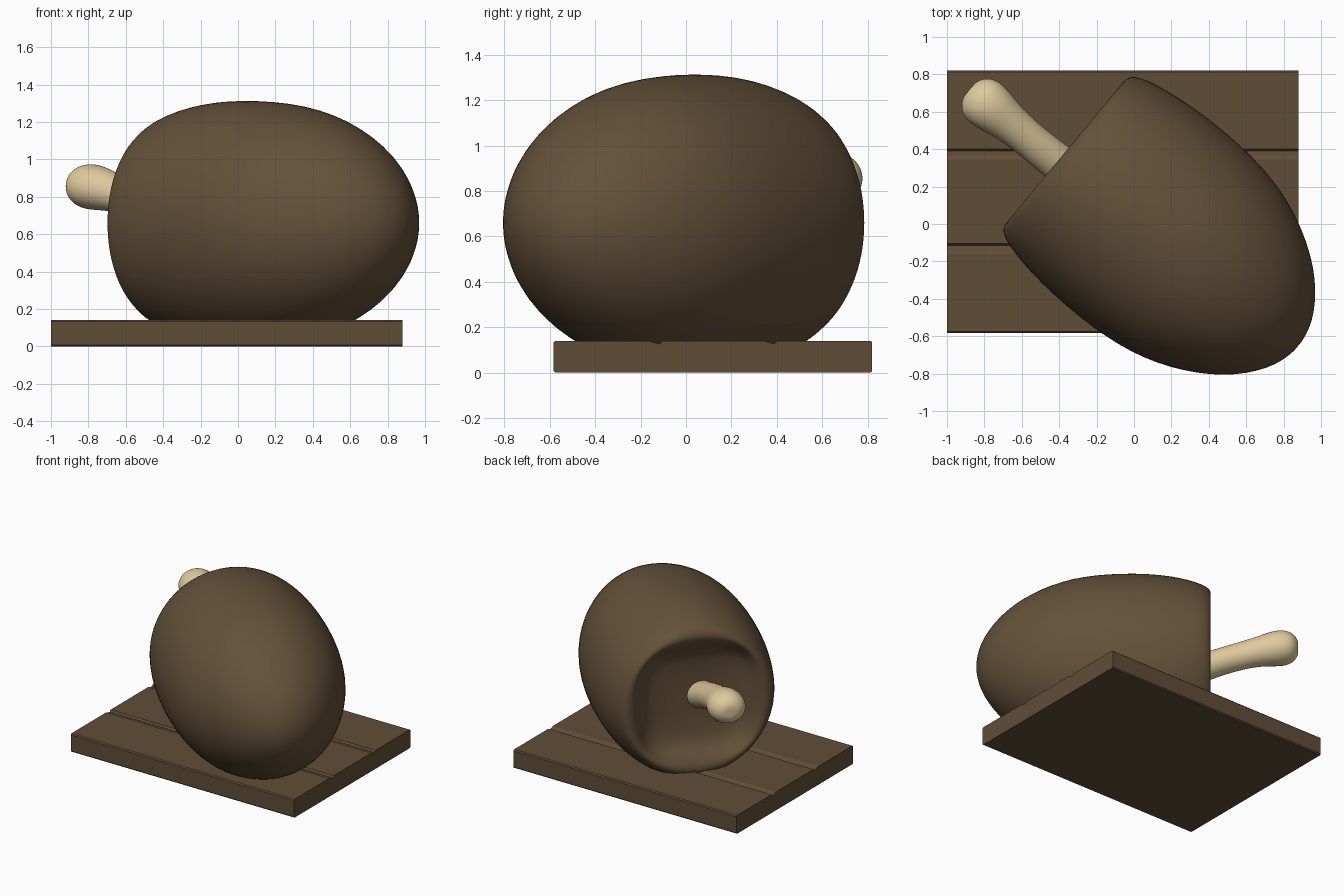
import bpy, bmesh, math

if "Cube" in bpy.data.objects:
    bpy.data.objects.remove(bpy.data.objects["Cube"])

U = (0.77, -0.64)   # long axis of the joint, bone end to round end
V = (0.64, 0.77)    # sideways axis


def material(name, rgb):
    m = bpy.data.materials.new(name)
    m.diffuse_color = (*rgb, 1)
    m.use_nodes = True
    m.node_tree.nodes["Principled BSDF"].inputs["Base Color"].default_value = m.diffuse_color
    return m


meat_brown = material("roast brown", (0.127, 0.082, 0.041))
wood_brown = material("wood brown", (0.118, 0.074, 0.039))
bone_cream = material("bone cream", (0.74, 0.59, 0.34))


def add_object(name, bm, mat):
    bmesh.ops.recalc_face_normals(bm, faces=bm.faces)
    me = bpy.data.meshes.new(name)
    bm.to_mesh(me)
    bm.free()
    me.materials.append(mat)
    ob = bpy.data.objects.new(name, me)
    bpy.context.collection.objects.link(ob)
    return ob


def loft(name, rings, segs, mat, level):
    """Smooth skin over rings (u, v centre, z centre, half width, half height, squareness)."""
    bm = bmesh.new()

    def vert(u, v, z):
        return bm.verts.new((U[0] * u + V[0] * v, U[1] * u + V[1] * v, z))

    loops = []
    for u, vc, zc, a, b, n in rings:
        loop = []
        for i in range(segs):
            t = 2 * math.pi * i / segs
            c, s = math.cos(t), math.sin(t)
            k = (abs(c) ** n + abs(s) ** n) ** (-1 / n)
            loop.append(vert(u, vc + a * k * c, zc + b * k * s))
        loops.append(loop)
    for p, q in zip(loops, loops[1:]):
        for i in range(segs):
            j = (i + 1) % segs
            bm.faces.new((p[i], p[j], q[j], q[i]))
    for loop, r in ((loops[0], rings[0]), (loops[-1], rings[-1])):
        pole = vert(r[0], r[1], r[2])
        for i in range(segs):
            bm.faces.new((loop[i], loop[(i + 1) % segs], pole))
    for f in bm.faces:
        f.smooth = True
    ob = add_object(name, bm, mat)
    ob.modifiers.new("smooth", "SUBSURF").levels = level
    ob.modifiers["smooth"].render_levels = level
    return ob


# Meat: hollowed squarish cut face, rounded lip, egg-shaped body
profile = [  # u, half width, half height, squareness
    (-0.40, 0.10, 0.10, 2.5), (-0.405, 0.22, 0.22, 3.5), (-0.42, 0.32, 0.33, 4),
    (-0.455, 0.375, 0.38, 4), (-0.50, 0.42, 0.43, 3.2), (-0.528, 0.47, 0.48, 2.5),
    (-0.53, 0.515, 0.525, 2.1), (-0.50, 0.553, 0.563, 2), (-0.43, 0.578, 0.593, 2),
    (-0.32, 0.602, 0.625, 2), (-0.18, 0.62, 0.648, 2), (0.0, 0.63, 0.657, 2),
    (0.18, 0.627, 0.65, 2), (0.35, 0.61, 0.632, 2), (0.5, 0.577, 0.597, 2),
    (0.64, 0.525, 0.545, 2), (0.77, 0.457, 0.477, 2), (0.88, 0.38, 0.397, 2),
    (0.97, 0.293, 0.305, 2), (1.04, 0.195, 0.203, 2), (1.075, 0.115, 0.12, 2),
    (1.09, 0.04, 0.04, 2)]
loft("meat", [(u, 0.06, 0.66, a, b, n) for u, a, b, n in profile], 48, meat_brown, 1)

# Bone: slim shaft rising to a knob
loft("bone", [
    (-0.30, 0.0, 0.63, 0.11, 0.11, 2), (-0.45, -0.005, 0.68, 0.105, 0.105, 2),
    (-0.60, -0.01, 0.745, 0.1, 0.1, 2), (-0.75, -0.01, 0.795, 0.098, 0.1, 2),
    (-0.87, -0.01, 0.83, 0.108, 0.108, 2), (-0.96, -0.01, 0.85, 0.13, 0.123, 2),
    (-1.04, -0.01, 0.855, 0.138, 0.124, 2), (-1.10, -0.01, 0.855, 0.115, 0.1, 2),
    (-1.135, -0.01, 0.855, 0.06, 0.055, 2)], 20, bone_cream, 2)

# Board: end profile with two plank grooves, extruded along x
x0, x1, y0, y1, top, e = -1.0, 0.88, -0.583, 0.82, 0.14, 0.008
outline = [(y0, e), (y0 + e, 0), (y1 - e, 0), (y1, e), (y1, top - e), (y1 - e, top)]
for g in (0.4, -0.105):
    outline += [(g, top), (g - 0.01, top - 0.013), (g - 0.04, top - 0.007), (g - 0.055, top)]
outline += [(y0 + e, top), (y0, top - e)]
bm = bmesh.new()
end = bm.faces.new([bm.verts.new((x0, y, z)) for y, z in outline])
ext = bmesh.ops.extrude_face_region(bm, geom=[end])
moved = [v for v in ext["geom"] if isinstance(v, bmesh.types.BMVert)]
bmesh.ops.translate(bm, verts=moved, vec=(x1 - x0, 0, 0))
add_object("cutting_board", bm, wood_brown)
